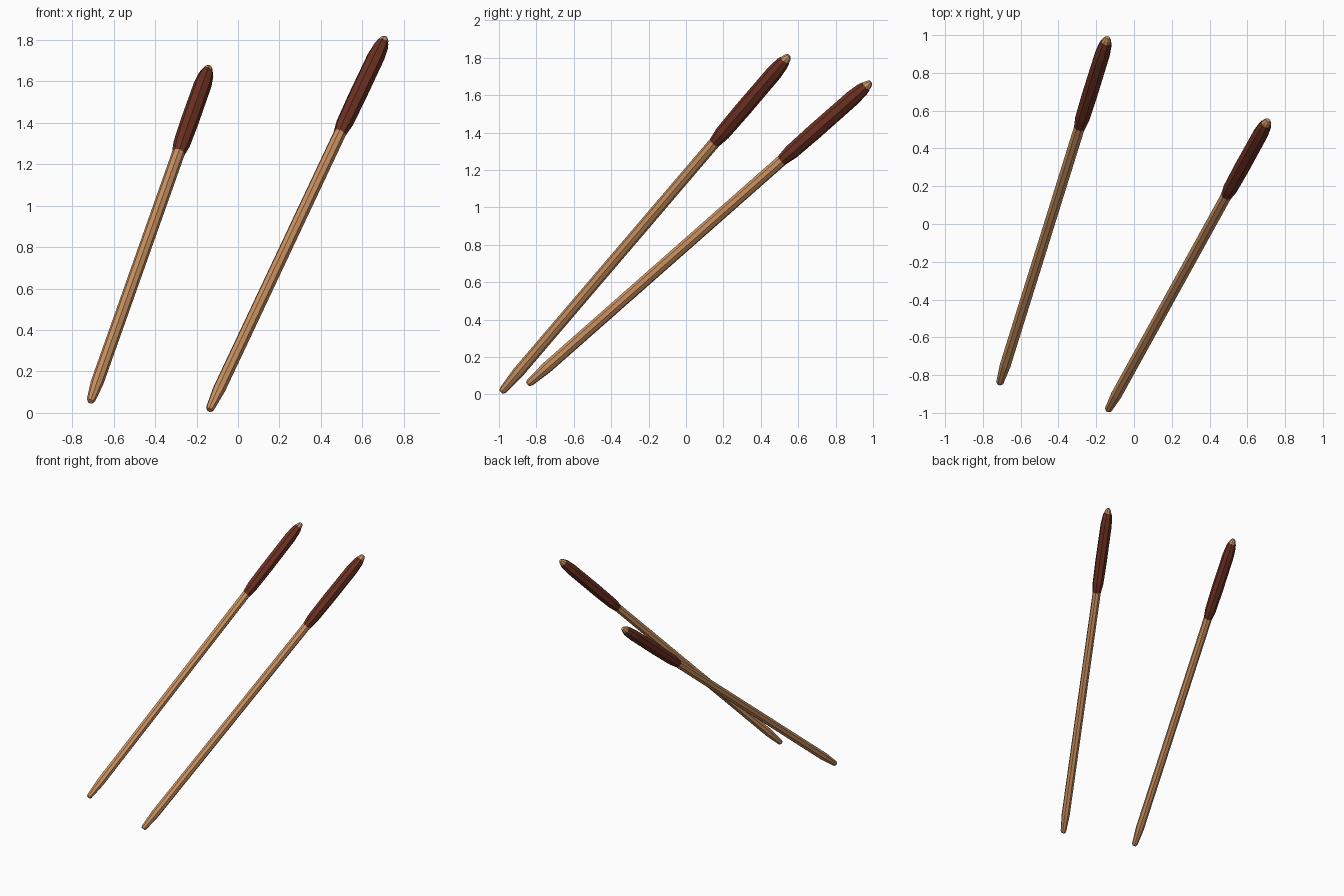
import bpy, bmesh
from math import cos, sin, pi
from mathutils import Vector

if "Cube" in bpy.data.objects:
    bpy.data.objects.remove(bpy.data.objects["Cube"])

SIDES = 8
LENGTH = 2.51


def material(name, color):
    m = bpy.data.materials.new(name)
    m.diffuse_color = (*color, 1)
    m.use_nodes = True
    m.node_tree.nodes["Principled BSDF"].inputs["Base Color"].default_value = m.diffuse_color
    return m


wood = material("light_wood", (0.60, 0.29, 0.12))
leather = material("dark_grip", (0.15, 0.03, 0.016))


def turned(name, profile, start, end, mat):
    """Flat-sided turned part; profile is (distance along axis, radius)."""
    bm = bmesh.new()
    rings = [[bm.verts.new((r * cos((i + 0.5) * 2 * pi / SIDES),
                            r * sin((i + 0.5) * 2 * pi / SIDES), d))
              for i in range(SIDES)] for d, r in profile]
    for a, b in zip(rings, rings[1:]):
        for i in range(SIDES):
            j = (i + 1) % SIDES
            bm.faces.new((a[i], a[j], b[j], b[i]))
    bm.faces.new(rings[0][::-1])
    bm.faces.new(rings[-1])
    mesh = bpy.data.meshes.new(name)
    bm.to_mesh(mesh)
    bm.free()
    mesh.materials.append(mat)
    ob = bpy.data.objects.new(name, mesh)
    bpy.context.collection.objects.link(ob)
    axis = Vector(end) - Vector(start)
    ob.location = start
    ob.rotation_euler = axis.to_track_quat('Z', 'Y').to_euler()
    ob.scale.z = axis.length / LENGTH
    return ob


# Shaft tapers at the bottom and pokes out of the grip as a small rounded end
shaft = [(0, 0.014), (0.012, 0.021), (0.14, 0.031), (1.88, 0.031),
         (2.46, 0.031), (2.495, 0.022), (2.51, 0.012)]
# Grip sleeve swells out of the shaft and narrows at the top
grip = [(1.86, 0.031), (1.93, 0.041), (2.10, 0.044), (2.38, 0.043),
        (2.45, 0.036), (2.475, 0.029)]

sticks = {
    "left": ((-0.712, -0.845, 0.055), (-0.14, 0.987, 1.67)),
    "right": ((-0.138, -0.986, 0.014), (0.71, 0.55, 1.812)),
}
for side, (start, end) in sticks.items():
    turned(side + "_stick_shaft", shaft, start, end, wood)
    turned(side + "_stick_grip", grip, start, end, leather)
